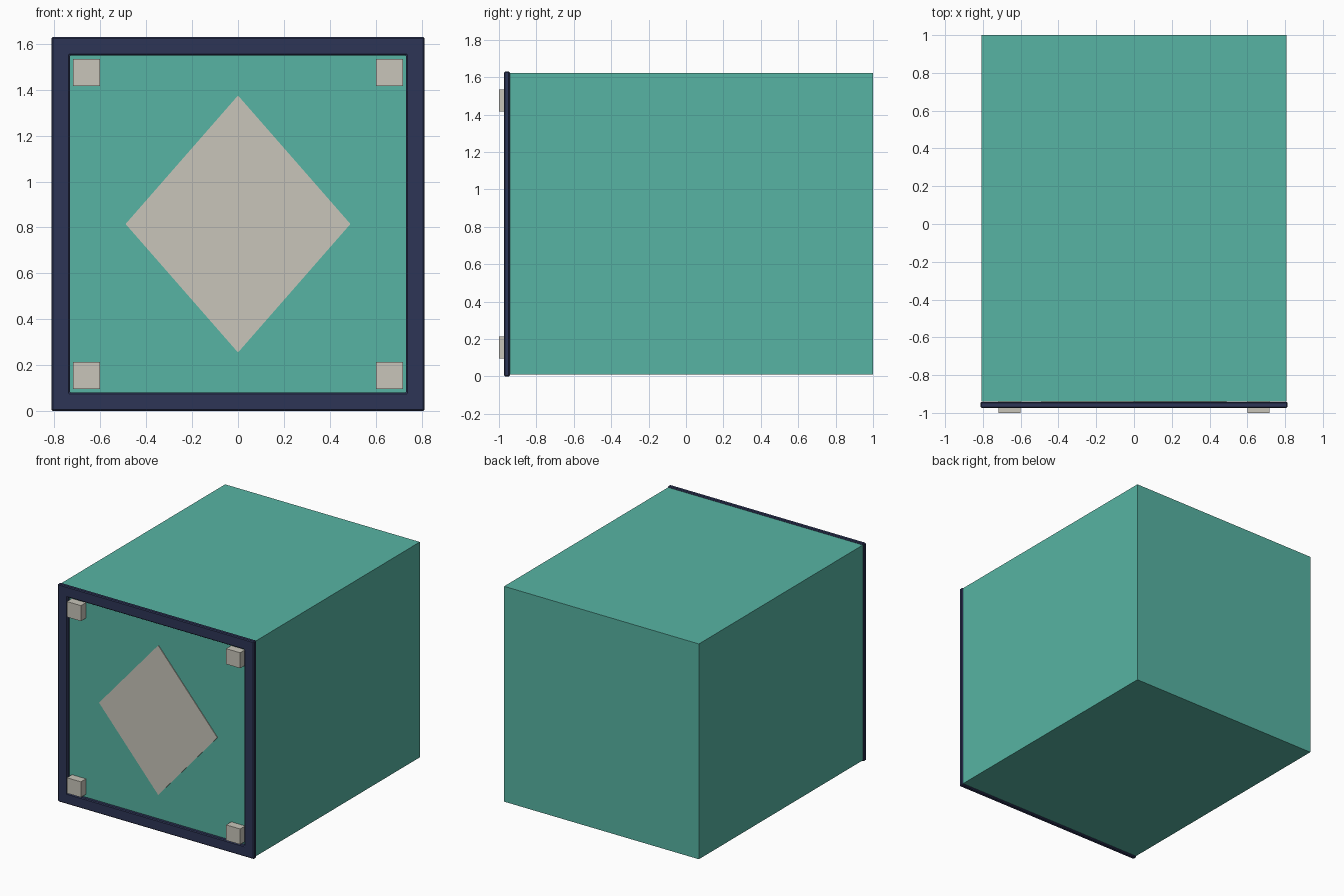
import bpy
import bmesh
from mathutils import Matrix, Vector

old = bpy.data.objects.get("Cube")
if old:
    bpy.data.objects.remove(old, do_unlink=True)


def material(name, rgb):
    mat = bpy.data.materials.new(name)
    mat.use_nodes = True
    mat.diffuse_color = (*rgb, 1)
    mat.node_tree.nodes["Principled BSDF"].inputs["Base Color"].default_value = (*rgb, 1)
    return mat


teal = material("teal", (0.095, 0.456, 0.366))
navy = material("navy", (0.026, 0.035, 0.094))
cream = material("cream", (0.58, 0.56, 0.49))

MID_Z = 0.815      # centre height of the front panel
FACE_Y = -0.94     # front plane of the body


def finish(name, bm, mat):
    bmesh.ops.recalc_face_normals(bm, faces=bm.faces)
    mesh = bpy.data.meshes.new(name)
    bm.to_mesh(mesh)
    bm.free()
    mesh.materials.append(mat)
    obj = bpy.data.objects.new(name, mesh)
    bpy.context.collection.objects.link(obj)
    return obj


def box(name, low, high, mat):
    low, high = Vector(low), Vector(high)
    bm = bmesh.new()
    place = Matrix.Translation((low + high) / 2) @ Matrix.Diagonal((*(high - low), 1))
    bmesh.ops.create_cube(bm, size=1, matrix=place)
    return finish(name, bm, mat)


def extrude_back(bm, faces, depth):
    result = bmesh.ops.extrude_face_region(bm, geom=faces, use_keep_orig=True)
    verts = [v for v in result["geom"] if isinstance(v, bmesh.types.BMVert)]
    bmesh.ops.translate(bm, verts=verts, vec=(0, depth, 0))


# Body block
box("body", (-0.807, FACE_Y, 0.01), (0.807, 1, 1.623), teal)

# Raised front frame with lightly chamfered edges
bm = bmesh.new()
corners = [(-1, -1), (1, -1), (1, 1), (-1, 1)]
outer, inner = [
    [bm.verts.new((sx * w, -0.974, MID_Z + sz * h)) for sx, sz in corners]
    for w, h in ((0.813, 0.815), (0.733, 0.735))
]
ring = [
    bm.faces.new((outer[i], outer[i - 3], inner[i - 3], inner[i]))
    for i in range(4)
]
extrude_back(bm, ring, 0.032)
frame = finish("front_frame", bm, navy)
chamfer = frame.modifiers.new("chamfer", "BEVEL")
chamfer.width = 0.006
chamfer.segments = 1

# Diamond plate on the front face
bm = bmesh.new()
points = [(0, -0.56), (0.49, 0), (0, 0.56), (-0.49, 0)]
diamond = bm.faces.new([bm.verts.new((x, FACE_Y - 0.005, MID_Z + z)) for x, z in points])
extrude_back(bm, [diamond], 0.006)
finish("diamond_plate", bm, cream)

# Square corner studs
for side, sx in (("right", -1), ("left", 1)):
    for level, sz in (("lower", -1), ("upper", 1)):
        x, z = sx * 0.66, MID_Z + sz * 0.66
        box(f"{level}_{side}_stud", (x - 0.058, -1, z - 0.058),
            (x + 0.058, FACE_Y + 0.001, z + 0.058), cream)
